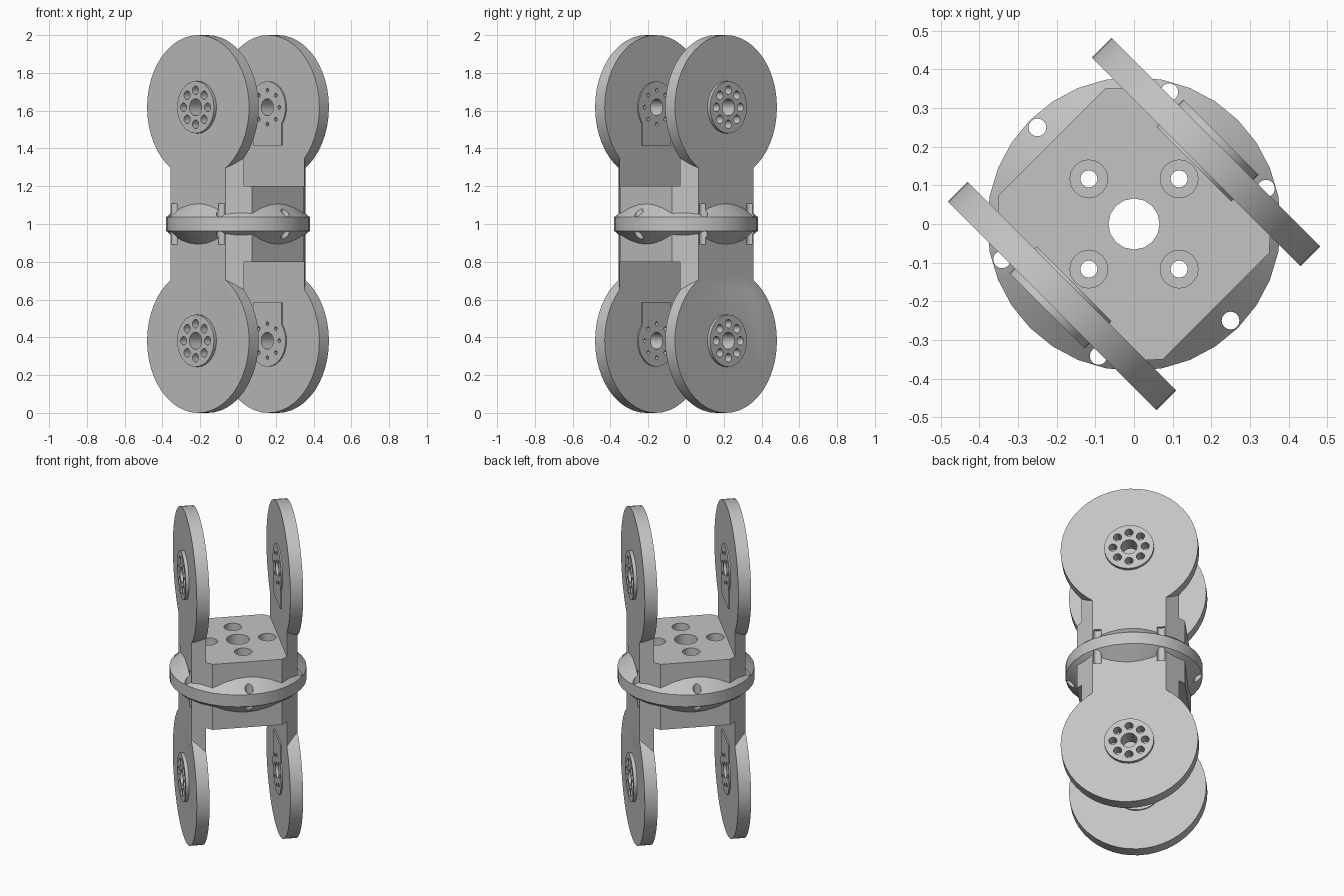
import bpy, bmesh, math
from mathutils import Matrix, Vector

old = bpy.data.objects.get("Cube")
if old:
    bpy.data.objects.remove(old, do_unlink=True)

# Shared dimensions; y is the hinge axis until the final quarter-turn placement
ARM_Z, ARM_R = 0.618, 0.382
INNER, OUTER = 0.227, 0.299
BLOCK_TOP = 0.2
FLANGE_R = 0.38

grey = bpy.data.materials.new("plain_grey")
grey.use_nodes = True
grey.diffuse_color = (0.55, 0.55, 0.55, 1)
grey.node_tree.nodes["Principled BSDF"].inputs["Base Color"].default_value = grey.diffuse_color


def cylinder_z(bm, r, x, y, z0, z1, seg=24):
    bmesh.ops.create_cone(bm, cap_ends=True, segments=seg, radius1=r, radius2=r, depth=z1 - z0,
                          matrix=Matrix.Translation((x, y, (z0 + z1) / 2)))


def cylinder_y(bm, r, x, z, y0, y1, seg=24):
    m = Matrix.Translation((x, (y0 + y1) / 2, z)) @ Matrix.Rotation(math.pi / 2, 4, 'X')
    bmesh.ops.create_cone(bm, cap_ends=True, segments=seg, radius1=r, radius2=r, depth=y1 - y0, matrix=m)


def box(bm, lo, hi):
    lo, hi = Vector(lo), Vector(hi)
    bmesh.ops.create_cube(bm, size=1, matrix=Matrix.Translation((lo + hi) / 2)
                          @ Matrix.Diagonal((*(hi - lo), 1)))


def prism(bm, points, shift):
    face = bm.faces.new([bm.verts.new(p) for p in points])
    out = bmesh.ops.extrude_face_region(bm, geom=[face])
    verts = [g for g in out["geom"] if isinstance(g, bmesh.types.BMVert)]
    bmesh.ops.translate(bm, verts=verts, vec=shift)
    # keep the starting cap closed
    if not any(set(f.verts).isdisjoint(verts) for f in bm.faces):
        bm.faces.new([v for v in bm.verts if v not in verts])


def mirror_copy(bm, axis):
    out = bmesh.ops.duplicate(bm, geom=bm.verts[:] + bm.edges[:] + bm.faces[:])
    scale = [1, 1, 1]
    scale[axis] = -1
    bmesh.ops.scale(bm, vec=scale, verts=[g for g in out["geom"] if isinstance(g, bmesh.types.BMVert)])


def make(name, build, mirrors=()):
    bm = bmesh.new()
    build(bm)
    for axis in mirrors:
        mirror_copy(bm, axis)
    bmesh.ops.recalc_face_normals(bm, faces=bm.faces)
    mesh = bpy.data.meshes.new(name)
    bm.to_mesh(mesh)
    bm.free()
    obj = bpy.data.objects.new(name, mesh)
    bpy.context.collection.objects.link(obj)
    return obj


def combine(obj, others, operation):
    for other in others:
        mod = obj.modifiers.new("boolean", 'BOOLEAN')
        mod.operation, mod.solver, mod.object = operation, 'EXACT', other
    bpy.context.view_layer.update()
    mesh = bpy.data.meshes.new_from_object(obj.evaluated_get(bpy.context.evaluated_depsgraph_get()))
    obj.modifiers.clear()
    obj.data = mesh


# Central block with chamfered corners, also forming the arm stems
def block(bm):
    quarter = [(0.3, 0.195), (0.205, OUTER)]
    ring = quarter + [(-x, y) for x, y in reversed(quarter)]
    ring += [(-x, -y) for x, y in ring]
    prism(bm, [(x, y, -0.36) for x, y in ring], (0, 0, 0.72))


# Round arm ends
def arm_discs(bm):
    cylinder_y(bm, ARM_R, 0, ARM_Z, INNER, OUTER, 48)


# Raised hub on the outside of each arm
def hubs(bm):
    cylinder_y(bm, 0.138, 0, ARM_Z, OUTER, 0.318, 32)


# Thin keyhole-shaped pad on the inside of each arm
def pads(bm):
    r, half = 0.137, 0.106
    start = -math.acos(half / r)
    steps = 24
    angles = [start + (math.pi - 2 * start) * i / steps for i in range(steps + 1)]
    pts = [(r * math.cos(a), INNER, ARM_Z + r * math.sin(a)) for a in angles]
    pts += [(-half, INNER, 0.415), (half, INNER, 0.415)]
    prism(bm, pts, (0, -0.008, 0))


# Middle flange with sloping shoulders
def flange(bm):
    profile = [(0.25, 0.12), (0.285, 0.12), (FLANGE_R, 0.036)]
    profile += [(r, -z) for r, z in reversed(profile)]
    verts = [bm.verts.new((r, 0, z)) for r, z in profile]
    edges = [bm.edges.new((verts[i], verts[(i + 1) % len(verts)])) for i in range(len(verts))]
    bmesh.ops.spin(bm, geom=verts + edges, axis=(0, 0, 1), cent=(0, 0, 0),
                   steps=32, angle=2 * math.pi, use_merge=True)
    bmesh.ops.remove_doubles(bm, verts=bm.verts, dist=1e-5)


# Cutters
def slot_cut(bm):
    box(bm, (-1, -INNER, BLOCK_TOP), (1, INNER, 1))


def around(count, radius, offset=0.0):
    for i in range(count):
        a = offset + 2 * math.pi * i / count
        yield radius * math.cos(a), radius * math.sin(a)


def hub_wide_cut(bm):
    cylinder_y(bm, 0.045, 0, ARM_Z, 0.15, 0.4)
    for x, z in around(8, 0.09):
        cylinder_y(bm, 0.023, x, ARM_Z + z, 0.255, 0.4, 16)


def hub_narrow_cut(bm):
    for x, z in around(8, 0.09):
        cylinder_y(bm, 0.011, x, ARM_Z + z, 0.15, 0.4, 12)


def block_bore_cut(bm):
    cylinder_z(bm, 0.066, 0, 0, -0.5, 0.5, 16)
    for x, y in around(4, 0.165):
        cylinder_z(bm, 0.022, x, y, -0.5, 0.5, 16)


def block_recess_cut(bm):
    for x, y in around(4, 0.165):
        cylinder_z(bm, 0.049, x, y, 0.1, 0.5, 16)


def flange_hole_cut(bm):
    for x, y in around(6, 0.353):
        cylinder_z(bm, 0.023, x, y, -0.108, 0.108, 16)


body = make("bracket_body", block)
discs = make("arm_discs", arm_discs, (1, 2))
hub_set = make("outer_hubs", hubs, (1, 2))
pad_set = make("inner_pads", pads, (1, 2))
ring = make("middle_flange", flange)

slots = make("slot_cutter", slot_cut, (2,))
wide = make("hub_wide_cutter", hub_wide_cut, (1, 2))
narrow = make("hub_narrow_cutter", hub_narrow_cut, (1, 2))
bores = make("bore_cutter", block_bore_cut)
recesses = make("recess_cutter", block_recess_cut, (2,))
holes = make("flange_hole_cutter", flange_hole_cut)

combine(body, [slots], 'DIFFERENCE')
combine(body, [discs], 'UNION')
combine(body, [wide, narrow, bores, recesses, holes], 'DIFFERENCE')
combine(hub_set, [wide, narrow], 'DIFFERENCE')
combine(pad_set, [wide, narrow], 'DIFFERENCE')
combine(ring, [holes], 'DIFFERENCE')

for helper in (discs, slots, wide, narrow, bores, recesses, holes):
    bpy.data.objects.remove(helper, do_unlink=True)

# Turn into place, stand on the floor, shade and colour
place = Matrix.Translation((0, 0, 1)) @ Matrix.Rotation(-math.pi / 4, 4, 'Z')
for obj in (body, hub_set, pad_set, ring):
    mesh = obj.data
    mesh.transform(place)
    mesh.materials.clear()
    mesh.materials.append(grey)
    mesh.polygons.foreach_set("material_index", [0] * len(mesh.polygons))
    mesh.polygons.foreach_set("use_smooth", [True] * len(mesh.polygons))
    mesh.set_sharp_from_angle(angle=math.radians(30))
    mesh.update()
